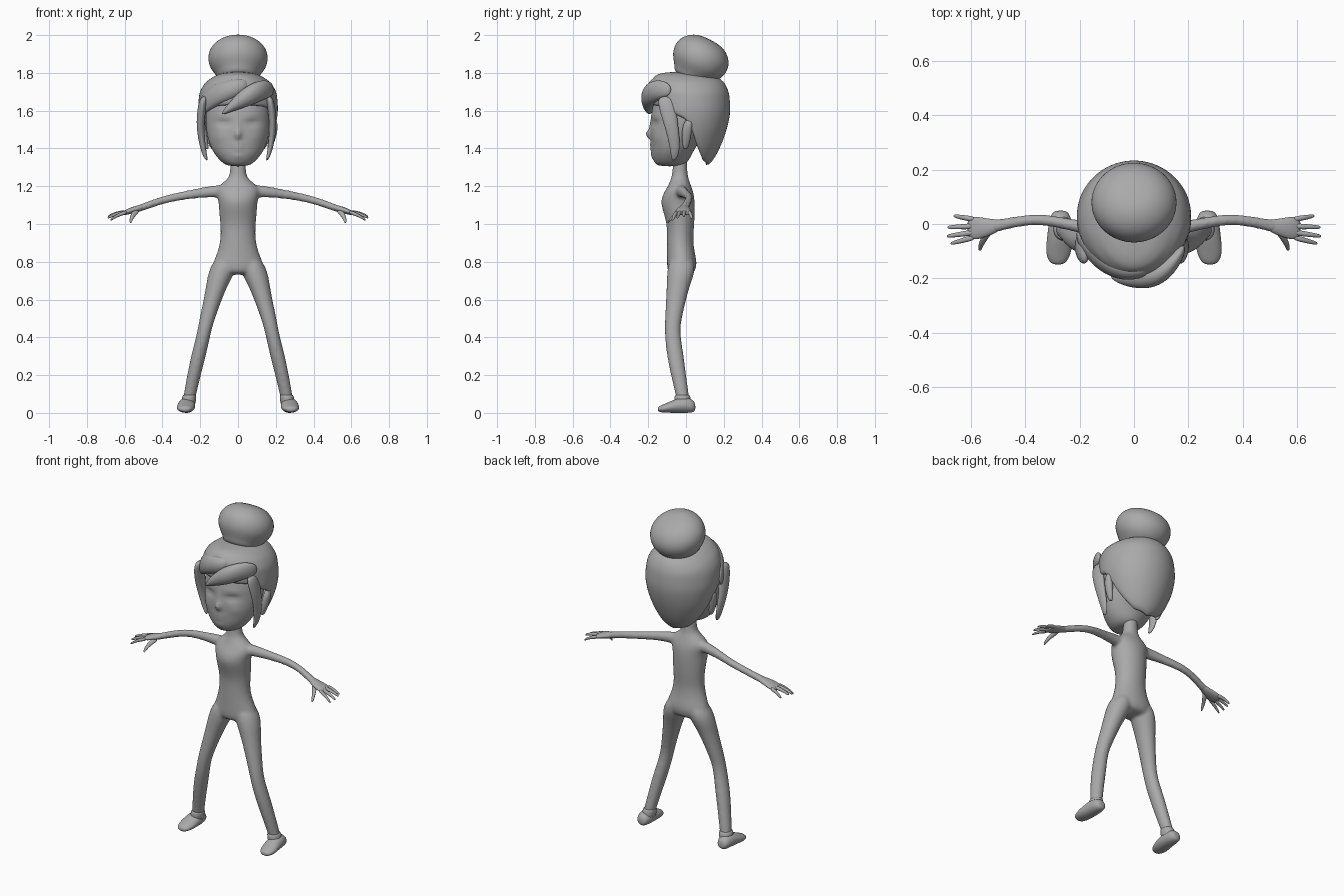
import bpy, bmesh, math
from mathutils import Vector

X, Y, Z = Vector((1, 0, 0)), Vector((0, 1, 0)), Vector((0, 0, 1))
grey = bpy.data.materials.new("plain_grey")
grey.diffuse_color = (0.4, 0.4, 0.4, 1)


def loft(bm, rings, u, v, n=12):
    """Closed tube through rings (centre, ru, rv) lying in the plane of u and v."""
    k = 3 / (2 + math.cos(2 * math.pi / n))  # offsets the subdivision shrink
    loops = []
    for c, ru, rv in rings:
        angles = [2 * math.pi * i / n for i in range(n)]
        loops.append([bm.verts.new(Vector(c) + u * ru * k * math.cos(a) + v * rv * k * math.sin(a))
                      for a in angles])
    for a, b in zip(loops, loops[1:]):
        for i in range(n):
            j = (i + 1) % n
            bm.faces.new((a[i], a[j], b[j], b[i]))
    bm.faces.new(loops[0][::-1])
    bm.faces.new(loops[-1])


def finish(name, bm, level=2, mirror=False):
    bmesh.ops.recalc_face_normals(bm, faces=bm.faces)
    me = bpy.data.meshes.new(name)
    bm.to_mesh(me)
    bm.free()
    me.materials.append(grey)
    for p in me.polygons:
        p.use_smooth = True
    ob = bpy.data.objects.new(name, me)
    bpy.context.collection.objects.link(ob)
    if mirror:
        ob.modifiers.new("mirror", 'MIRROR').use_mirror_merge = False
    if level:
        s = ob.modifiers.new("subdivision", 'SUBSURF')
        s.levels = s.render_levels = level
    return ob


def part(name, rings, u, v, n=12, mirror=False):
    bm = bmesh.new()
    loft(bm, rings, u, v, n)
    return finish(name, bm, 2, mirror)


def interp(rows, t):
    """Piecewise linear lookup; rows are sorted by their first value."""
    if t <= rows[0][0]:
        return rows[0][1:]
    for a, b in zip(rows, rows[1:]):
        if t <= b[0]:
            f = (t - a[0]) / (b[0] - a[0])
            return [p + (q - p) * f for p, q in zip(a[1:], b[1:])]
    return rows[-1][1:]


def upright(rows):
    """Rows (z, x, rx, y_front, y_back) to horizontal rings."""
    return [((x, (f + b) / 2, z), rx, (b - f) / 2) for z, x, rx, f, b in rows]


def along(rows):
    return [((x, y, z), a, b) for x, y, z, a, b in rows]


# Body: torso, legs and arms fused into one skin
bm = bmesh.new()
loft(bm, upright([
    (1.38, 0, .04, -.065, .01), (1.30, 0, .04, -.07, .005), (1.25, 0, .045, -.075, .01),
    (1.225, 0, .07, -.085, .018), (1.195, 0, .112, -.098, .03), (1.165, 0, .115, -.118, .04),
    (1.12, 0, .102, -.135, .046), (1.07, 0, .1, -.122, .046), (1.0, 0, .093, -.1, .044),
    (.92, 0, .09, -.1, .036), (.85, 0, .108, -.1, .045), (.80, 0, .13, -.1, .058),
    (.76, 0, .138, -.1, .052), (.73, 0, .11, -.085, .035)]), X, Y, 16)
leg = [(.83, .065, .05, -.085, .04), (.75, .085, .072, -.1, .05), (.68, .11, .057, -.102, .022),
       (.60, .134, .048, -.105, .0), (.52, .157, .042, -.11, -.018), (.45, .175, .037, -.113, -.032),
       (.38, .19, .037, -.11, -.025), (.30, .21, .039, -.1, -.012), (.20, .233, .036, -.08, .0),
       (.10, .254, .033, -.055, .015), (.04, .265, .032, -.045, .02)]
arm = [(.05, -.03, 1.172, .035, .035), (.12, -.025, 1.174, .03, .032), (.20, -.01, 1.165, .023, .026),
       (.28, .007, 1.152, .021, .023), (.35, .018, 1.139, .02, .021), (.43, .01, 1.117, .02, .021),
       (.50, -.006, 1.09, .023, .02), (.54, -.012, 1.079, .028, .018)]
for s in (1, -1):
    loft(bm, upright([(z, s * x, r, f, b) for z, x, r, f, b in leg]), X, Y)
    loft(bm, along([(s * x, y, z, a, b) for x, y, z, a, b in arm]), Y, Z)
body = finish("body", bm)
fuse = body.modifiers.new("fuse", 'REMESH')
fuse.mode, fuse.voxel_size, fuse.use_smooth_shade = 'VOXEL', .008, True
soft = body.modifiers.new("soften", 'SMOOTH')
soft.factor, soft.iterations = .5, 8

# Hands: palm, four fingers and thumb
bm = bmesh.new()
loft(bm, along([(.49, -.004, 1.092, .02, .017), (.53, -.012, 1.081, .03, .018),
                (.57, -.015, 1.07, .041, .017), (.60, -.015, 1.06, .042, .013),
                (.615, -.015, 1.055, .03, .008)]), Y, Z)
for by, tx, ty, tz in ((.016, .665, .03, 1.03), (-.008, .688, -.012, 1.04),
                       (-.03, .69, -.045, 1.032), (-.048, .676, -.072, 1.02)):
    base, tip = Vector((.585, by, 1.063)), Vector((tx, ty, tz))
    loft(bm, [(base.lerp(tip, t) + Z * .008 * math.sin(math.pi * t), r, r)
              for t, r in ((0, .011), (.4, .01), (.75, .008), (.95, .006), (1, .003))], Y, Z, 8)
loft(bm, along([(.535, -.025, 1.072, .018, .013), (.55, -.05, 1.055, .014, .012),
                (.563, -.075, 1.033, .01, .01), (.568, -.093, 1.013, .007, .007),
                (.568, -.098, 1.007, .003, .003)]), X, Z, 8)
finish("hands", bm, 2, True)

# Shoes with ankle collars
part("shoes", along([(.27, .05, .03, .018, .015), (.272, .038, .036, .034, .034),
                     (.271, 0, .042, .044, .042), (.273, -.05, .038, .047, .038),
                     (.278, -.1, .027, .048, .026), (.28, -.135, .021, .036, .018),
                     (.28, -.15, .019, .018, .01)]), X, Z, 12, True)
part("ankle_collars", upright([(.03, .266, .038, -.058, .03), (.07, .26, .038, -.062, .026),
                               (.092, .257, .037, -.06, .021), (.097, .256, .03, -.053, .014)]),
     X, Y, 12, True)

# Head, then nose, eye sockets, brows and lips pushed into its front
head = part("head", upright([
    (1.305, 0, .05, -.145, -.03), (1.325, 0, .085, -.168, .01), (1.37, 0, .125, -.182, .03),
    (1.42, 0, .15, -.185, .06), (1.48, 0, .166, -.188, .1), (1.55, 0, .172, -.186, .13),
    (1.62, 0, .17, -.18, .13), (1.70, 0, .145, -.15, .11), (1.75, 0, .08, -.1, .06)]), X, Y, 24)
graph = bpy.context.evaluated_depsgraph_get()
head.data = bpy.data.meshes.new_from_object(head.evaluated_get(graph))
head.modifiers.clear()
features = [(0, 1.475, .017, .022, -.026), (0, 1.52, .012, .03, -.006), (0, 1.418, .032, .008, -.007),
            (0, 1.398, .025, .008, -.007), (0, 1.36, .03, .02, -.006)]
for s in (1, -1):
    features += [(s * .075, 1.535, .04, .018, .014), (s * .08, 1.572, .045, .012, -.005),
                 (s * .1, 1.46, .035, .03, -.005)]
for vert in head.data.vertices:
    if vert.co.y < -.05:
        x, z = vert.co.x, vert.co.z
        vert.co.y += sum(d * math.exp(-((x - fx) / sx) ** 2 - ((z - fz) / sz) ** 2)
                         for fx, fz, sx, sz, d in features)

# Ears
part("ears", upright([(1.395, .165, .008, -.01, .005), (1.41, .17, .014, -.018, .015),
                      (1.46, .182, .02, -.022, .026), (1.51, .19, .021, -.02, .034),
                      (1.54, .192, .016, -.008, .036), (1.555, .19, .008, .005, .028)]),
     X, Y, 10, True)

# Hair shell: crown down to a hem whose height changes around the head
shape = [(1.30, .075, -.06, .115), (1.33, .11, -.08, .145), (1.40, .155, -.12, .18),
         (1.50, .198, -.16, .218), (1.60, .215, -.185, .238), (1.70, .205, -.195, .228),
         (1.75, .175, -.188, .205), (1.785, .125, -.165, .16), (1.80, .08, -.13, .1),
         (1.806, .01, -.05, .0)]
hem = [(0, 1.63), (.9, 1.62), (1.15, 1.57), (1.5, 1.55), (1.65, 1.46), (1.8, 1.39),
       (2.2, 1.325), (3.15, 1.30)]
bm = bmesh.new()
N, M = 40, 14
grid = []
for j in range(M + 1):
    ring = []
    for i in range(N):
        a = 2 * math.pi * i / N
        low = interp(hem, min(a, 2 * math.pi - a))[0]
        z = 1.806 + (low - 1.806) * (j / M) ** 1.8
        rx, f, b = interp(shape, z)
        ring.append(bm.verts.new((rx * math.sin(a), (f + b) / 2 - (b - f) / 2 * math.cos(a), z)))
    grid.append(ring)
bm.faces.new(grid[0])
for a, b in zip(grid, grid[1:]):
    for i in range(N):
        j = (i + 1) % N
        bm.faces.new((a[i], b[i], b[j], a[j]))
hair = finish("hair_shell", bm, 0)
wall = hair.modifiers.new("wall", 'SOLIDIFY')
wall.thickness, wall.offset = .03, -1
sub = hair.modifiers.new("subdivision", 'SUBSURF')
sub.levels = sub.render_levels = 1

# Side locks in front of the ears, the left one fuller
lock = [(.165, -.11, 1.68, .02, .045), (.18, -.095, 1.6, .021, .045), (.185, -.078, 1.52, .019, .036),
        (.178, -.062, 1.44, .016, .03), (.165, -.058, 1.37, .012, .022), (.152, -.066, 1.335, .005, .009)]
for name, s in (("right_side_lock", 1), ("left_side_lock", -1.08)):
    part(name, along([(s * x, y, z, abs(s) * a, b) for x, y, z, a, b in lock]), X, Y)

# Swept fringe: a leaf-shaped front lock over a wider sweep to the other side
part("front_fringe", along([
    (.19, -.09, 1.71, .02, .03), (.15, -.14, 1.715, .045, .05), (.09, -.185, 1.695, .046, .058),
    (.03, -.198, 1.668, .042, .052), (-.03, -.2, 1.63, .03, .034), (-.07, -.196, 1.597, .016, .015),
    (-.085, -.193, 1.585, .005, .005)]), Y, Z)
part("side_fringe", along([
    (.06, -.16, 1.735, .03, .035), (-.02, -.17, 1.715, .042, .055), (-.09, -.15, 1.695, .045, .06),
    (-.15, -.11, 1.665, .045, .06), (-.195, -.065, 1.625, .035, .055), (-.213, -.04, 1.6, .015, .03)]),
     Y, Z)

# Bun, leaning back
lean = Vector((0, .89, -.45))
axis = Vector((0, .45, .89))
mid = Vector((0, .08, 1.88))
part("bun", [(mid + axis * s, r, r * .97) for s, r in
             ((-.14, .09), (-.105, .108), (-.085, .122), (-.045, .152), (.005, .16),
              (.05, .147), (.09, .105), (.108, .05))], X, lean, 14)
